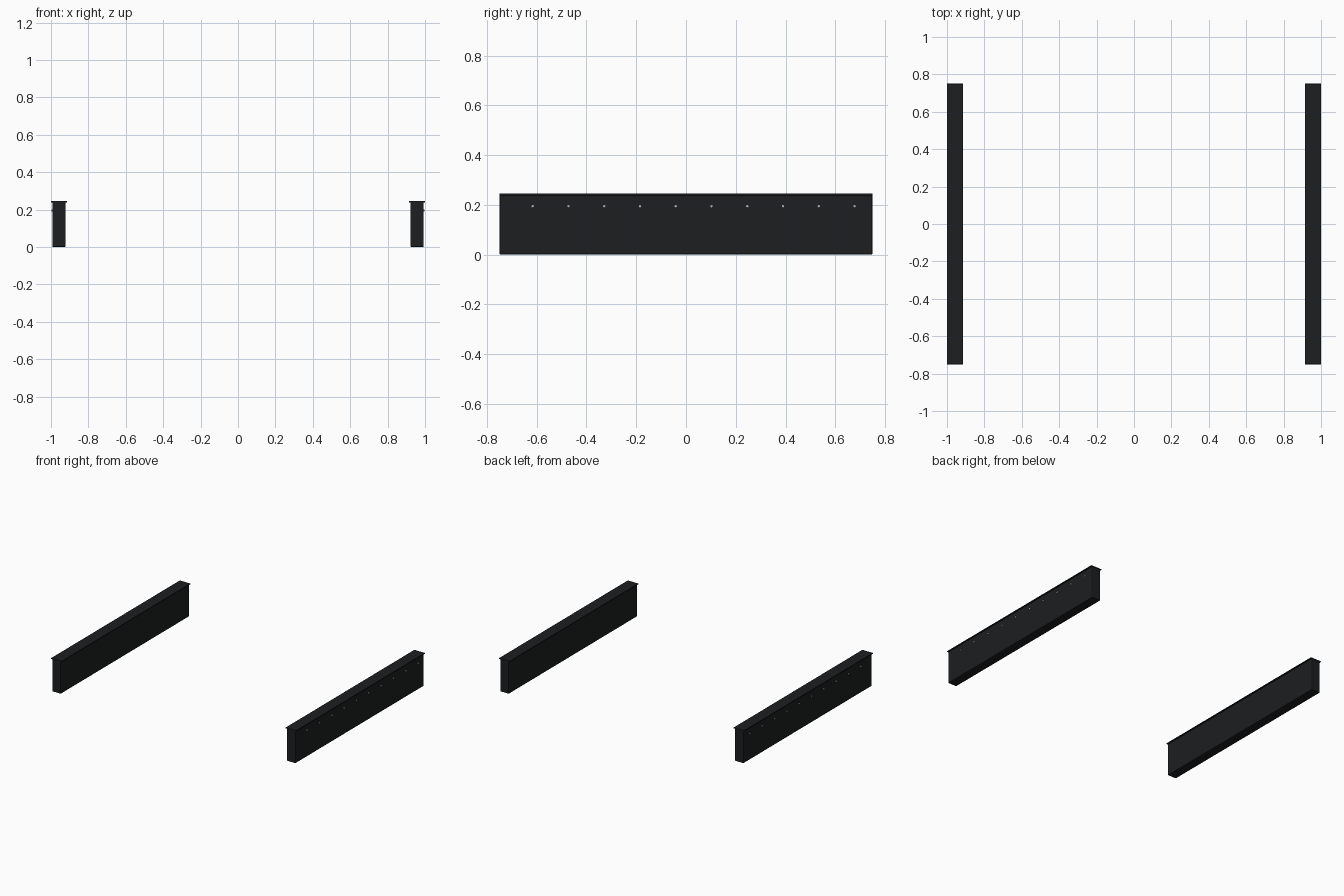
import bpy
import math

if "Cube" in bpy.data.objects:
    bpy.data.objects.remove(bpy.data.objects["Cube"])


def material(name, color):
    m = bpy.data.materials.new(name)
    m.diffuse_color = (*color, 1)
    m.use_nodes = True
    m.node_tree.nodes["Principled BSDF"].inputs["Base Color"].default_value = m.diffuse_color
    return m


black = material("black_metal", (0.012, 0.013, 0.014))
steel = material("steel", (0.45, 0.45, 0.43))


def box(name, lo, hi, mat, bevel):
    size = [b - a for a, b in zip(lo, hi)]
    bpy.ops.mesh.primitive_cube_add(size=1, location=[(a + b) / 2 for a, b in zip(lo, hi)])
    ob = bpy.context.object
    ob.name = name
    ob.scale = size
    bpy.ops.object.transform_apply(location=False, rotation=False, scale=True)
    ob.data.materials.append(mat)
    mod = ob.modifiers.new("edge_bevel", 'BEVEL')
    mod.width = bevel
    mod.segments = 2
    return ob


for side, label in ((-1, "left"), (1, "right")):
    def span(a, b):
        return sorted((side * a, side * b))

    # Long rail with softened edges
    x0, x1 = span(0.922, 0.993)
    box(label + "_rail", (x0, -0.749, 0), (x1, 0.749, 0.24), black, 0.005)

    # Thin overhanging cap plate
    x0, x1 = span(0.914, 1.0)
    box(label + "_cap_plate", (x0, -0.75, 0.238), (x1, 0.75, 0.245), black, 0.001)

    # Row of small bolts along the outer face
    for i in range(10):
        bpy.ops.mesh.primitive_cylinder_add(
            vertices=12, radius=0.005, depth=0.009,
            location=(side * 0.9935, -0.616 + i * 0.1437, 0.195),
            rotation=(0, math.pi / 2, 0))
        bolt = bpy.context.object
        bolt.name = f"{label}_bolt_{i + 1}"
        bolt.data.materials.append(steel)
        bpy.ops.object.shade_smooth_by_angle()
